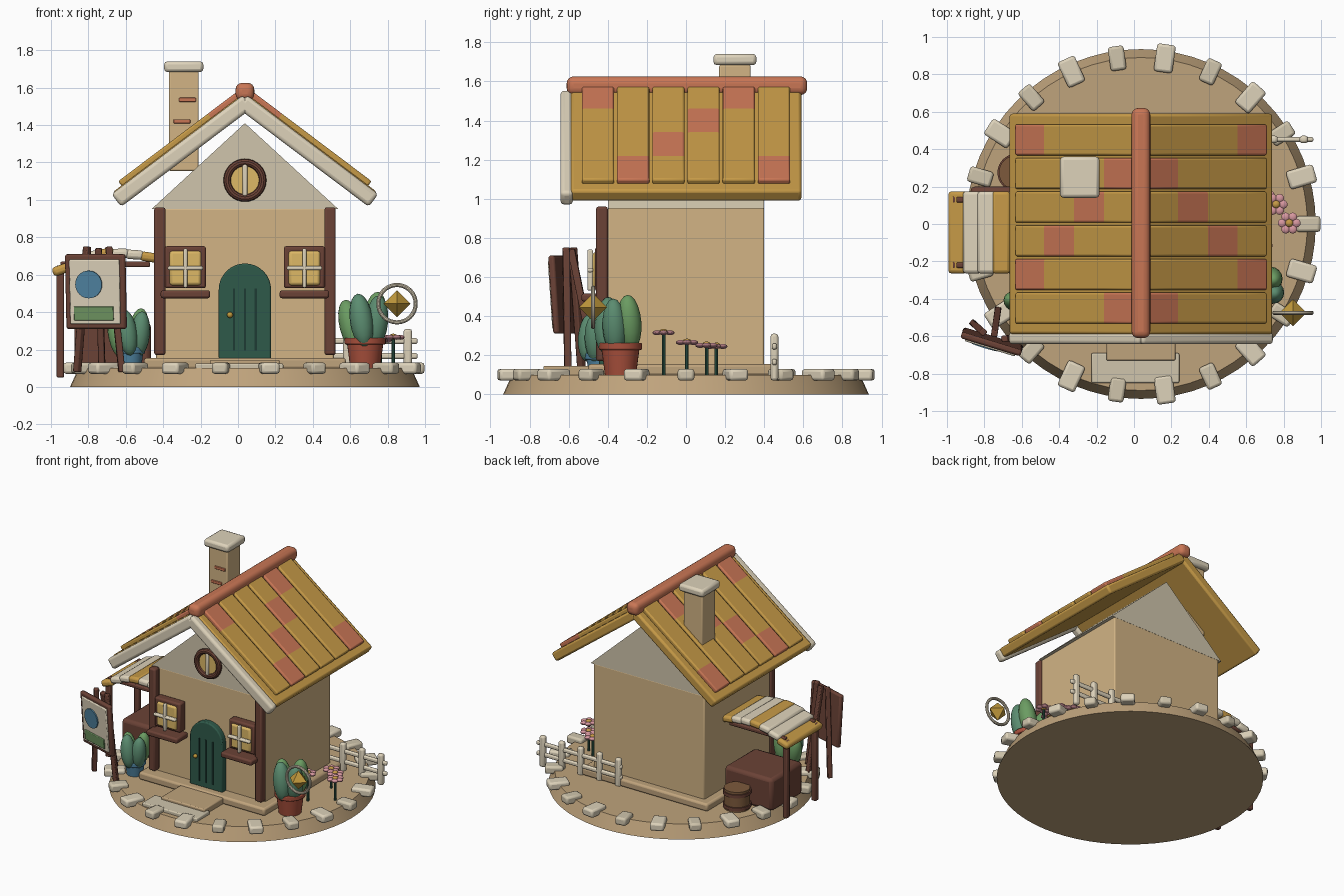
import bpy, bmesh
from math import pi, sin, cos, radians
from mathutils import Matrix, Vector

if "Cube" in bpy.data.objects:
    bpy.data.objects.remove(bpy.data.objects["Cube"])

I = Matrix.Identity(4)
T = lambda *p: Matrix.Translation(p)
R = lambda deg, ax: Matrix.Rotation(radians(deg), 4, ax)
CX = 0.037  # centre line of house and base


def mat(name, hexcol):
    m = bpy.data.materials.new(name)
    c = [int(hexcol[i:i + 2], 16) / 255 for i in (0, 2, 4)]
    m.diffuse_color = [((v + .055) / 1.055) ** 2.4 for v in c] + [1]
    m.use_nodes = True
    m.node_tree.nodes["Principled BSDF"].inputs["Base Color"].default_value = m.diffuse_color
    return m


SAND, WALL = mat("sand", "BFA37C"), mat("plaster", "D2B485")
CREAM, GABLE = mat("cream", "DDD2BA"), mat("gable_plaster", "D0C5AC")
OCHRE, TERRA = mat("ochre", "C69A47"), mat("terracotta", "C97655")
WOOD, BARREL = mat("dark_wood", "6B4236"), mat("barrel_wood", "7D5A3C")
GREEN, DKGREEN = mat("door_green", "2F5A4A"), mat("groove_green", "1D3B33")
PANE, GOLD = mat("pane", "DDB866"), mat("gold", "C29A3C")
LEAF, LEAF2 = mat("leaf", "5B8C70"), mat("leaf_light", "6B9C62")
RED, BLUE = mat("red_pot", "A9503C"), mat("blue", "4F83A0")
PINK, SIGN_GREEN = mat("pink", "D898A0"), mat("sign_green", "6E9460")


def finish(name, bm, m, M=I, bevel=0, seg=2):
    bmesh.ops.recalc_face_normals(bm, faces=bm.faces)
    me = bpy.data.meshes.new(name)
    for f in bm.faces:
        f.smooth = True
    bm.to_mesh(me)
    bm.free()
    me.set_sharp_from_angle(angle=radians(35))
    for x in (m if isinstance(m, list) else [m]):
        me.materials.append(x)
    ob = bpy.data.objects.new(name, me)
    bpy.context.collection.objects.link(ob)
    ob.matrix_world = M
    if bevel:
        b = ob.modifiers.new("bevel", 'BEVEL')
        b.width, b.segments, b.limit_method = bevel, seg, 'ANGLE'
    return ob


def box(name, c, s, m, bevel=.008, M=I, seg=2):
    bm = bmesh.new()
    bmesh.ops.create_cube(bm, size=1, matrix=Matrix.Diagonal((*s, 1)))
    return finish(name, bm, m, M @ T(*c), bevel, seg)


def cone(name, c, r1, r2, h, m, M=I, n=32, bevel=0):
    bm = bmesh.new()
    bmesh.ops.create_cone(bm, cap_ends=True, segments=n, radius1=r1, radius2=r2, depth=h)
    return finish(name, bm, m, M @ T(*c), bevel)


def ball(name, c, s, m, M=I, n=16):
    bm = bmesh.new()
    bmesh.ops.create_uvsphere(bm, u_segments=n, v_segments=n // 2 + 2, radius=1,
                              matrix=Matrix.Diagonal((*s, 1)))
    return finish(name, bm, m, T(*c) @ M)


def rod(name, a, b, w, m, M=I):
    a, b = Vector(a), Vector(b)
    rot = (b - a).to_track_quat('Z', 'Y').to_matrix().to_4x4()
    return box(name, (0, 0, 0), (w, w, (b - a).length), m, .006, M @ Matrix.Translation((a + b) / 2) @ rot)


def extrude(name, pts, y0, y1, m, bevel=0):  # x-z outline pushed along y
    bm = bmesh.new()
    f = bm.faces.new([bm.verts.new((x, y0, z)) for x, z in pts])
    g = bmesh.ops.extrude_face_region(bm, geom=[f])["geom"]
    bmesh.ops.translate(bm, vec=(0, y1 - y0, 0), verts=[v for v in g if isinstance(v, bmesh.types.BMVert)])
    return finish(name, bm, m, I, bevel)


def ring(name, c, r, t, m):  # torus standing in the x-z plane
    bm = bmesh.new()
    rows = [[bm.verts.new(((r + t * cos(b)) * cos(a), t * sin(b), (r + t * cos(b)) * sin(a)))
             for b in (2 * pi * j / 10 for j in range(10))] for a in (2 * pi * i / 32 for i in range(32))]
    for i in range(32):
        for j in range(10):
            k, l = (i + 1) % 32, (j + 1) % 10
            bm.faces.new((rows[i][j], rows[k][j], rows[k][l], rows[i][l]))
    return finish(name, bm, m, T(*c))


# round base with border stones
cone("base", (CX, 0, .05), .935, .89, .1, SAND, n=64)
for i in range(22):
    big = i % 2
    box("border_stone", (.895, 0, .1), (.13 + .02 * big, .085 + .015 * big, .06), CREAM if big else GABLE,
        .015, T(CX, 0, 0) @ R(i * 360 / 22, 'Z'))

# plinth, steps, walls, gable
box("plinth", (CX, -.02, .125), (1.08, .96, .06), SAND, .015)
box("upper_step", (CX, -.60, .12), (.37, .26, .05), SAND)
box("lower_step", (CX - .03, -.77, .108), (.47, .16, .035), GABLE)
box("walls", (CX, 0, .55), (.95, .80, .81), WALL)
extrude("gable", [(CX - .5, .95), (CX + .5, .95), (CX, 1.41)], -.40, .40, GABLE)
for s in (-1, 1):
    box("corner_post", (CX + s * .455, -.43, .565), (.06, .06, .79), WOOD, .012)

# arched door
arch = [(CX + .14 * cos(a), .52 + .14 * sin(a)) for a in (pi * i / 16 for i in range(17))]
extrude("door", [(CX + .14, .15)] + arch + [(CX - .14, .15)][::1], -.445, -.39, GREEN, .008)
for k in (-1, 0, 1):
    box("door_groove", (CX + k * .058, -.445, .36), (.012, .01, .33), DKGREEN, 0)
ball("door_knob", (CX - .08, -.46, .385), (.016,) * 3, GOLD)

# square windows and sills
for s in (-1, 1):
    x = CX + s * .318
    box("window_frame", (x, -.43, .64), (.22, .07, .225), WOOD, .012)
    box("window_pane", (x, -.463, .635), (.17, .03, .185), PANE, .015)
    box("window_bar_upright", (x, -.49, .635), (.022, .03, .21), CREAM)
    box("window_bar_cross", (x, -.49, .635), (.19, .03, .022), CREAM)
    box("window_sill", (x, -.465, .495), (.265, .14, .042), WOOD, .012)

# round gable window
ring("round_window_frame", (CX, -.42, 1.105), .095, .02, WOOD)
cone("round_window_pane", (0, 0, 0), .09, .09, .03, PANE, T(CX, -.405, 1.105) @ R(90, 'X'))
box("round_window_bar", (CX, -.428, 1.105), (.025, .02, .17), CREAM)

# roof: slabs, bargeboards and striped panels
for s in (-1, 1):
    M = T(CX, 0, 1.53) @ R(0 if s > 0 else 180, 'Z') @ R(37, 'Y')
    box("roof_slab", (.43, 0, 0), (.86, 1.18, .07), OCHRE, .015, M)
    box("bargeboard", (.43, -s * .61, -.012), (.88, .065, .085), CREAM, .02, M, 3)
    for i in range(6):
        bm = bmesh.new()
        bmesh.ops.create_cube(bm, size=1, matrix=Matrix.Diagonal((.80, .165, .036, 1)))
        for cut in (-.2, 0, .2):
            bmesh.ops.bisect_plane(bm, geom=bm.verts[:] + bm.edges[:] + bm.faces[:],
                                   plane_co=(cut, 0, 0), plane_no=(1, 0, 0))
        hot = (3, 0, 1, 2)[i % 4]
        for f in bm.faces:
            f.material_index = int(int((f.calc_center_median().x + .4) / .2001) == hot)
        finish("roof_panel", bm, [OCHRE, TERRA], M @ T(.40, s * (.45 - .18 * i), .046), .01)
box("ridge_cap", (CX, .005, 1.578), (.10, 1.23, .095), TERRA, .035, I, 4)

# chimney
box("chimney", (-.29, .25, 1.42), (.16, .16, .53), WALL)
box("chimney_cap", (-.29, .25, 1.712), (.21, .22, .058), CREAM, .018)
for x, z in ((-.27, 1.535), (-.30, 1.42)):
    box("chimney_brick", (x, .17, z), (.09, .02, .022), TERRA, .004)

# side awning with slats on two posts
for i in range(7):
    x = -.475 - .078 * i
    z = .725 - 1.25 * (x + .68) ** 2 if x < -.68 else .725 - .5 * (x + .68) ** 2
    box("awning_slat", (0, 0, 0), (.10, .44, .05), CREAM if i % 3 else OCHRE, .018,
        T(x, -.045, z - .01) @ R(30 * (x + .62) * 2, 'Y'))
for y in (-.22, .13):
    box("awning_post", (-.95, y, .35), (.04, .04, .60), WOOD)
    box("awning_rail", (-.71, y, .655), (.48, .03, .03), WOOD)

# crate and barrel under the awning
box("crate", (-.67, .01, .22), (.41, .38, .25), WOOD, .025)
cone("barrel", (-.63, .275, .175), .092, .092, .16, BARREL)
for z in (.125, .225):
    cone("barrel_hoop", (-.63, .275, z), .1, .1, .025, WOOD)

# sign on an easel
E = T(-.755, -.615, 0) @ R(-17, 'Z')
B = E @ T(0, -.015, .51) @ R(4, 'X')
box("sign_frame", (0, 0, 0), (.335, .035, .40), WOOD, .012, B)
box("sign_face", (0, -.018, 0), (.28, .02, .345), CREAM, .006, B)
cone("sign_disc", (0, 0, 0), .074, .074, .014, BLUE, B @ T(-.03, -.03, .04) @ R(90, 'X'))
box("sign_strip", (-.005, -.03, -.115), (.22, .014, .075), SIGN_GREEN, .004, B)
for s in (-1, 1):
    rod("easel_leg", (s * .06, .02, .75), (s * .125, .05, .08), .035, WOOD, E)
rod("easel_back_leg", (0, .03, .74), (-.02, .16, .1), .035, WOOD, E)


# potted cacti
def cactus(x, y, r, h, pot, k):
    cone("pot", (x, y, .09 + h / 2), r * .75, r * .95, h, pot)
    cone("pot_rim", (x, y, .08 + h), r * 1.05, r * 1.05, .035, pot, bevel=.006)
    for dx, dy, dz, t, m in ((-.02, -.07, 0, 8, LEAF), (.05, .045, .01, -8, LEAF2), (-.075, .03, -.03, 14, LEAF2),
                             (.06, -.03, -.01, -6, LEAF)):
        ball("cactus_lobe", (x + dx * k, y + dy * k, .09 + h + (.10 + dz) * k),
             (.062 * k, .062 * k, .145 * k), m, R(-t, 'Y') @ R(-t / 2, 'X'))


cactus(.68, -.335, .105, .165, RED, 1)
cactus(-.575, -.44, .075, .115, BLUE, .85)

# flowers
for x, y, z in ((.68, -.115, .315), (.83, .005, .265), (.76, .105, .25), (.69, .155, .245)):
    cone("flower_stem", (x, y, (z + .09) / 2), .009, .009, z - .09, GREEN, n=8)
    ball("flower_centre", (x, y, z + .004), (.022, .022, .016), OCHRE, n=10)
    for k in range(6):
        ball("petal", (x + .038 * cos(k * pi / 3), y + .038 * sin(k * pi / 3), z), (.024, .024, .013), PINK, n=10)

# floating gold charm in a ring
ring("charm_ring", (.85, -.475, .445), .10, .011, CREAM)
bm = bmesh.new()
bmesh.ops.create_uvsphere(bm, u_segments=4, v_segments=2, radius=.072)
finish("charm_gem", bm, GOLD, T(.85, -.475, .445))

# picket fence
for i in range(5):
    box("fence_post", (.26 + .162 * i, .452, .19), (.045, .04, .24), CREAM, .014)
for z in (.165, .245):
    box("fence_rail", (.595, .452, z), (.73, .025, .032), CREAM, .01)
